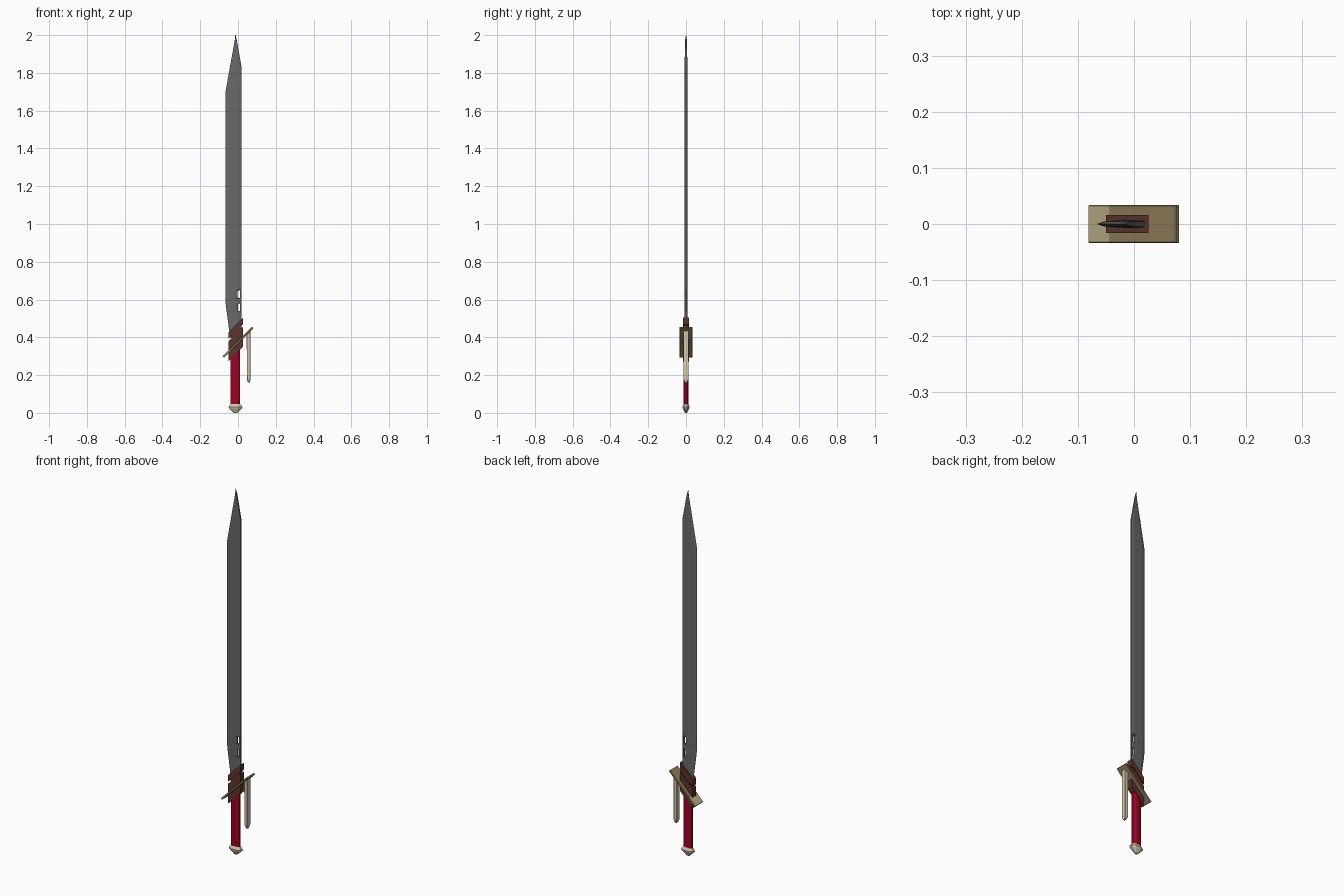
import bpy, bmesh, math

if "Cube" in bpy.data.objects:
    bpy.data.objects.remove(bpy.data.objects["Cube"])


def material(name, rgb):
    m = bpy.data.materials.new(name)
    m.diffuse_color = (*rgb, 1)
    m.use_nodes = True
    m.node_tree.nodes["Principled BSDF"].inputs["Base Color"].default_value = m.diffuse_color
    return m


STEEL = material("dark_steel", (0.14, 0.14, 0.142))
BROWN = material("brown_leather", (0.11, 0.035, 0.025))
TAN = material("tan_brass", (0.29, 0.22, 0.105))
LIGHT_TAN = material("light_brass", (0.50, 0.43, 0.25))
CREAM = material("cream_bone", (0.68, 0.59, 0.43))
RED = material("red_grip", (0.33, 0.001, 0.018))


def loft(name, rings, mat, bevel=0.0):
    """Skin a stack of equal-length rings and cap both ends."""
    bm = bmesh.new()
    vs = [[bm.verts.new(p) for p in r] for r in rings]
    n = len(rings[0])
    for a, b in zip(vs, vs[1:]):
        for i in range(n):
            j = (i + 1) % n
            bm.faces.new((a[i], a[j], b[j], b[i]))
    bm.faces.new(vs[0][::-1])
    bm.faces.new(vs[-1])
    bmesh.ops.recalc_face_normals(bm, faces=bm.faces)
    me = bpy.data.meshes.new(name)
    bm.to_mesh(me)
    bm.free()
    me.materials.append(mat)
    ob = bpy.data.objects.new(name, me)
    bpy.context.collection.objects.link(ob)
    if bevel:
        md = ob.modifiers.new("bevel", "BEVEL")
        md.width, md.segments = bevel, 1
    return ob


def rect(x0, x1, hy, z, slope=0.0):
    """Rectangular ring, rising to the right by slope; z is its left height."""
    zr = z + slope * (x1 - x0)
    return [(x0, -hy, z), (x1, -hy, zr), (x1, hy, zr), (x0, hy, z)]


def oval(cx, rx, ry, z, n=8):
    return [(cx + rx * math.cos(math.tau * (i + .5) / n),
             ry * math.sin(math.tau * (i + .5) / n), z) for i in range(n)]


# Blade: sharp left edge, thick blunt spine, recesses above the collar
def section(z, left, right, k=1.0):
    w = right - left
    b, s = left + 0.2 * w, right - 0.12 * w
    t1, t2, t3 = 0.0045 * k, 0.0075 * k, 0.005 * k
    return [(left, 0, z), (b, -t1, z), (s, -t2, z), (right, -t3, z),
            (right, t3, z), (s, t2, z), (b, t1, z)]


stations = [(0.40, -0.043, 0.016), (0.43, -0.046, 0.018), (0.535, -0.060, 0.018),
            (0.54, -0.061, 0.000), (0.575, -0.065, 0.000), (0.585, -0.066, 0.018),
            (0.605, -0.066, 0.018), (0.61, -0.066, -0.002), (0.645, -0.066, -0.002),
            (0.655, -0.066, 0.019), (1.70, -0.066, 0.019),
            (1.83, -0.043, 0.019), (1.97, -0.0175, -0.006, 0.7),
            (2.0, -0.0145, -0.0125, 0.1)]
loft("blade", [section(*s) for s in stations], STEEL)

# Spine strip that closes the recesses into holes
loft("blade_spine", [rect(0.011, 0.019, 0.005, 0.45), rect(0.011, 0.019, 0.005, 0.86)], STEEL)

# Slanted collar bands around a narrower core
loft("collar_core", [rect(-0.034, 0.018, 0.012, 0.31, 1), rect(-0.034, 0.018, 0.012, 0.43, 1)], BROWN)
for name, z0, z1 in (("upper_collar", 0.392, 0.428),
                     ("middle_collar", 0.332, 0.380),
                     ("lower_collar", 0.273, 0.318)):
    loft(name, [rect(-0.050, 0.026, 0.016, z0, 1), rect(-0.050, 0.026, 0.016, z1, 1)], BROWN)


# Tilted guard plate, its lower upward-facing end in a lighter tone
def guard_ring(x, hy, hz):
    return [(x, -hy, -hz), (x, hy, -hz), (x, hy, hz), (x, -hy, hz)]


guard = loft("guard", [guard_ring(-0.111, 0.034, 0.005), guard_ring(-0.058, 0.034, 0.005),
                       guard_ring(0.110, 0.034, 0.005)], TAN, 0.0015)
guard.data.materials.append(LIGHT_TAN)
for f in guard.data.polygons:
    f.material_index = int(f.center.x < -0.06 and f.normal.z > -0.5)
guard.rotation_euler = (0, -math.pi / 4, 0)
guard.location = (0, 0, 0.374)

# Knuckle bar hanging from the guard, with a tapered lower end
loft("knuckle_bar", [rect(0.053, 0.063, 0.007, 0.160), rect(0.047, 0.066, 0.014, 0.180),
                     rect(0.046, 0.066, 0.014, 0.415, 1)], CREAM, 0.002)

# Grip and pommel
loft("grip", [oval(-0.014, 0.028, 0.014, 0.04), oval(-0.014, 0.028, 0.014, 0.35)], RED)
loft("pommel", [oval(-0.013, 0.010, 0.006, 0.0), oval(-0.013, 0.037, 0.019, 0.024),
                oval(-0.013, 0.040, 0.021, 0.032), oval(-0.013, 0.028, 0.014, 0.047)], CREAM)
